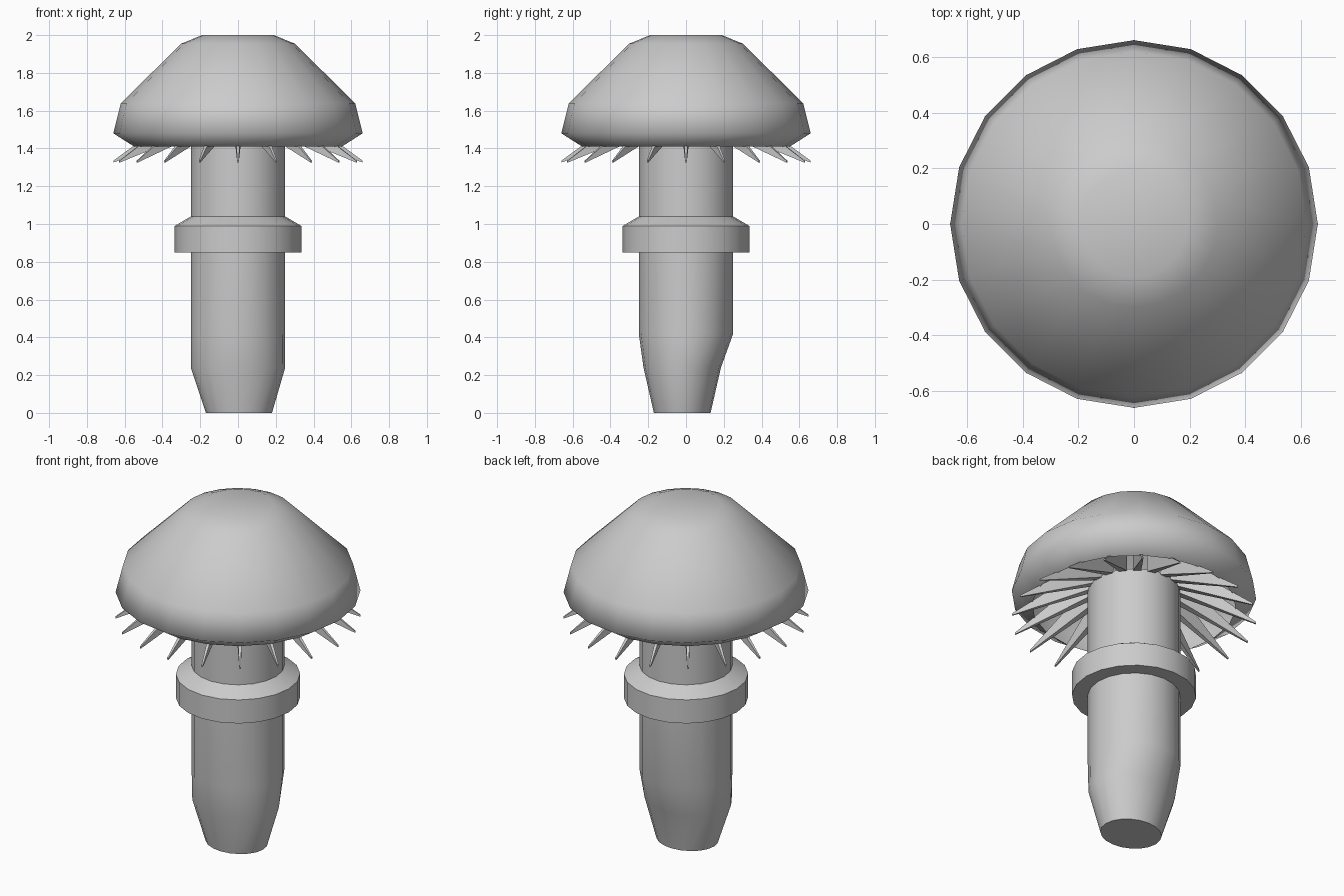
import bpy, bmesh
from math import cos, sin, pi, radians

if "Cube" in bpy.data.objects:
    bpy.data.objects.remove(bpy.data.objects["Cube"])

N = 20


def make_object(name, bm, angle):
    bmesh.ops.recalc_face_normals(bm, faces=bm.faces)
    mesh = bpy.data.meshes.new(name)
    bm.to_mesh(mesh)
    bm.free()
    ob = bpy.data.objects.new(name, mesh)
    bpy.context.collection.objects.link(ob)
    bpy.ops.object.select_all(action='DESELECT')
    bpy.context.view_layer.objects.active = ob
    ob.select_set(True)
    bpy.ops.object.shade_smooth_by_angle(angle=radians(angle))
    return ob


def loft(name, rings, close_start=True, close_end=True, loop=False, angle=35):
    """Skin elliptical rings given as (rx, ry, cx, cy, z)."""
    bm = bmesh.new()
    loops = [[bm.verts.new((cx + rx * cos(2 * pi * i / N), cy + ry * sin(2 * pi * i / N), z))
              for i in range(N)] for rx, ry, cx, cy, z in rings]
    pairs = list(zip(loops, loops[1:]))
    if loop:
        pairs.append((loops[-1], loops[0]))
    for a, b in pairs:
        for i in range(N):
            j = (i + 1) % N
            bm.faces.new((a[i], a[j], b[j], b[i]))
    if close_start and not loop:
        bm.faces.new(loops[0])
    if close_end and not loop:
        bm.faces.new(loops[-1])
    return make_object(name, bm, angle)


def round_rings(profile):
    return [(r, r, 0, 0, z) for r, z in profile]


# Stem with its lopsided tapered foot
loft("stem", [(0.175, 0.15, 0.005, -0.02, 0),
              (0.25, 0.205, 0, -0.02, 0.24),
              (0.25, 0.25, 0, 0, 0.42),
              (0.25, 0.25, 0, 0, 1.05),
              (0.25, 0.25, 0, 0, 1.5)])

# Collar around the stem
loft("stem_ring", round_rings([(0.25, 0.85), (0.335, 0.85), (0.335, 0.99), (0.25, 1.04)]),
     loop=True, angle=25)

# Hollow cap, open underneath
loft("cap", round_rings([(0.55, 1.41), (0.66, 1.48), (0.62, 1.64), (0.30, 1.955), (0.19, 2.0)]),
     close_start=False, angle=100)

# Pointed gills radiating from the top of the stem
bm = bmesh.new()
for k in range(N):
    c, s = cos(2 * pi * k / N), sin(2 * pi * k / N)
    ends = []
    for r, half, low, high in ((0.245, 0.022, 1.49, 1.64), (0.66, 0.004, 1.325, 1.335)):
        ends.append([bm.verts.new((r * c - w * s, r * s + w * c, z))
                     for w, z in ((-half, low), (half, low), (half, high), (-half, high))])
    a, b = ends
    for i in range(4):
        j = (i + 1) % 4
        bm.faces.new((a[i], a[j], b[j], b[i]))
    bm.faces.new(a)
    bm.faces.new(b)
make_object("gills", bm, 30)
